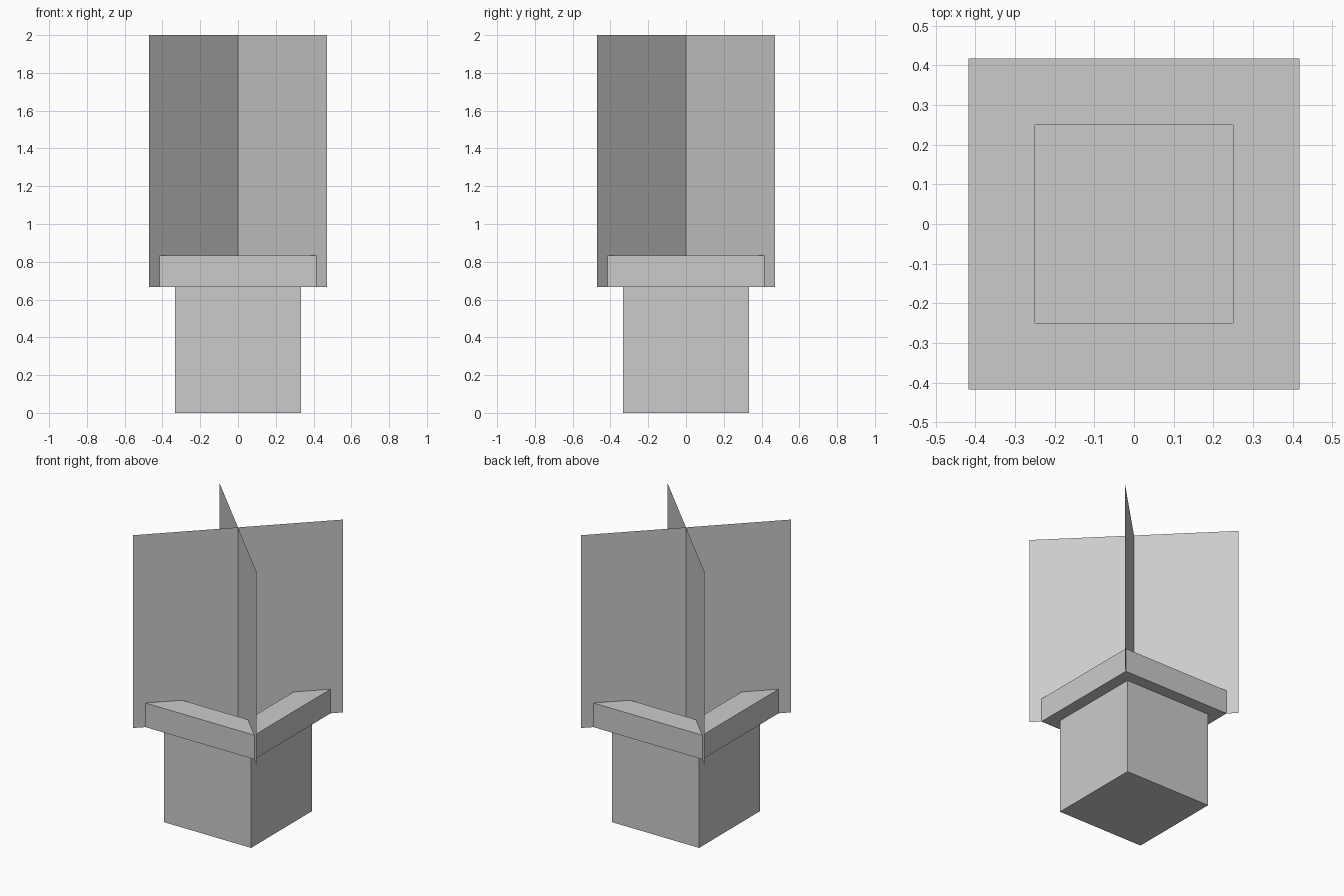
import bpy, bmesh
from math import radians

if "Cube" in bpy.data.objects:
    bpy.data.objects.remove(bpy.data.objects["Cube"])

U = 1 / 12  # model grid unit


def make_object(name, bm):
    bmesh.ops.recalc_face_normals(bm, faces=bm.faces)
    mesh = bpy.data.meshes.new(name)
    bm.to_mesh(mesh)
    bm.free()
    obj = bpy.data.objects.new(name, mesh)
    bpy.context.collection.objects.link(obj)
    return obj


# Pot body: closed cube, its top is the soil level inside the rim
bm = bmesh.new()
bmesh.ops.create_cube(bm, size=8 * U)
body = make_object("pot_body", bm)
body.location.z = 4 * U

# Rim: square ring bridged around four corners
bm = bmesh.new()
corners = [(-1, -1), (1, -1), (1, 1), (-1, 1)]
profile = [(5 * U, 8 * U), (5 * U, 10 * U), (3 * U, 10 * U), (3 * U, 8 * U)]
rings = [[bm.verts.new((sx * r, sy * r, z)) for sx, sy in corners] for r, z in profile]
for i in range(4):
    a, b = rings[i], rings[(i + 1) % 4]
    for j in range(4):
        k = (j + 1) % 4
        bm.faces.new((a[j], a[k], b[k], b[j]))
make_object("pot_rim", bm)

# Plant: two crossed flat cards on the diagonals
for name, angle in (("plant_card_a", 45), ("plant_card_b", -45)):
    bm = bmesh.new()
    bm.faces.new([bm.verts.new((x * U, 0, z * U))
                  for x, z in ((-8, 8), (8, 8), (8, 24), (-8, 24))])
    card = make_object(name, bm)
    card.rotation_euler.z = radians(angle)
